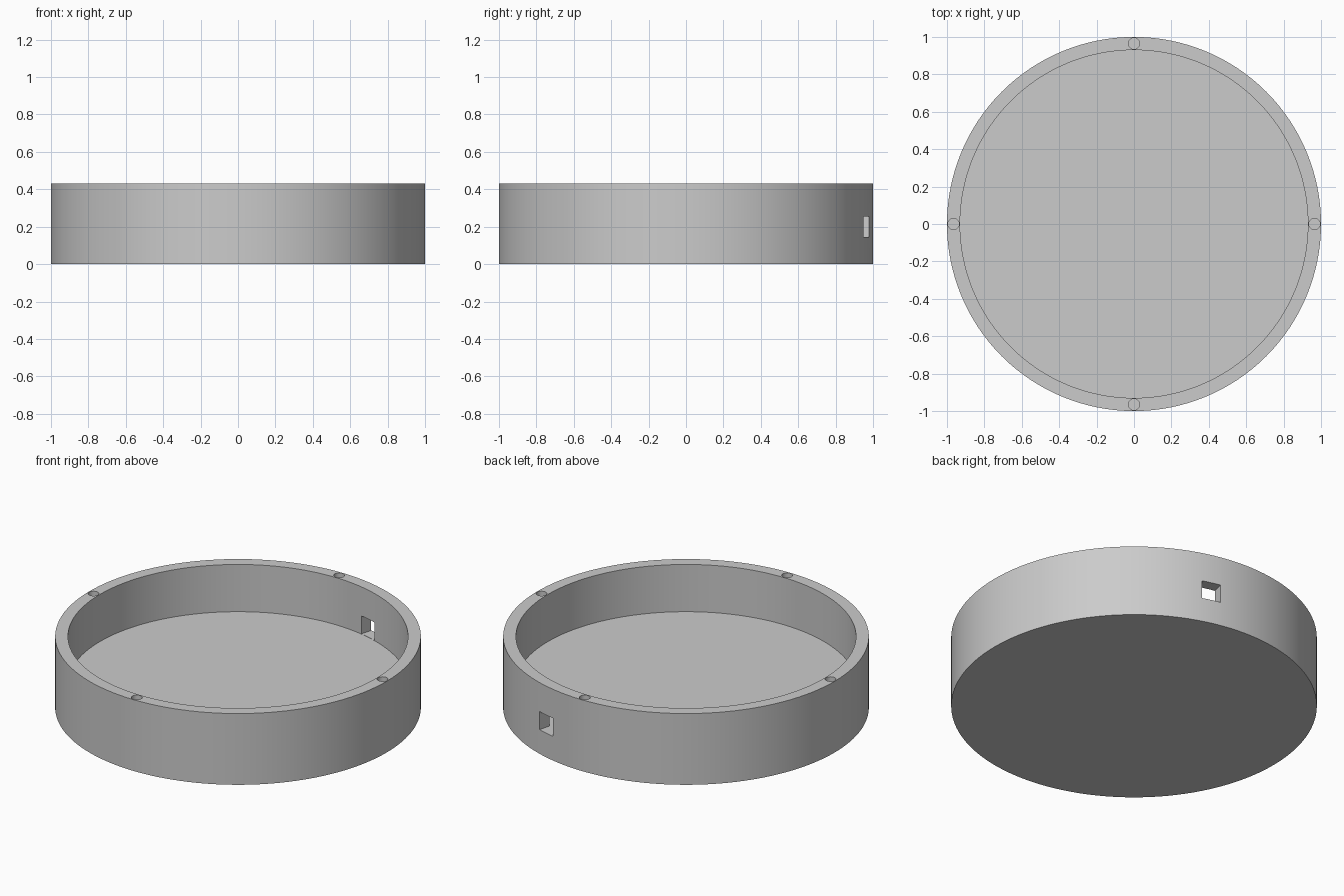
import bpy, bmesh, math
from mathutils import Matrix, Vector

cube = bpy.data.objects.get("Cube")
if cube:
    bpy.data.objects.remove(cube, do_unlink=True)

HEIGHT, FLOOR = 0.43, 0.145
OUTER, INNER = 1.0, 0.93
SEGMENTS = 128

grey = bpy.data.materials.new("plain grey")
grey.use_nodes = True
grey.diffuse_color = (0.6, 0.6, 0.6, 1)
grey.node_tree.nodes["Principled BSDF"].inputs["Base Color"].default_value = (0.6, 0.6, 0.6, 1)


def make_object(name, bm):
    mesh = bpy.data.meshes.new(name)
    bmesh.ops.recalc_face_normals(bm, faces=bm.faces)
    bm.to_mesh(mesh)
    bm.free()
    mesh.materials.append(grey)
    obj = bpy.data.objects.new(name, mesh)
    bpy.context.collection.objects.link(obj)
    return obj


# Round tray: a stack of rings from the underside, over the rim, to the floor
bm = bmesh.new()
rings = []
for radius, z in ((OUTER, 0), (OUTER, HEIGHT), (INNER, HEIGHT), (INNER, FLOOR)):
    angles = [math.tau * i / SEGMENTS for i in range(SEGMENTS)]
    rings.append([bm.verts.new((radius * math.cos(a), radius * math.sin(a), z)) for a in angles])
for low, high in zip(rings, rings[1:]):
    for i in range(SEGMENTS):
        j = (i + 1) % SEGMENTS
        bm.faces.new((low[i], low[j], high[j], high[i]))
bm.faces.new(rings[0])
bm.faces.new(rings[-1])
tray = make_object("round_tray", bm)

# Cutters: four shallow sockets in the rim and one square cable opening
bm = bmesh.new()
for i in range(4):
    centre = Matrix.Rotation(i * math.pi / 2, 4, "Z") @ Vector((0.965, 0, HEIGHT))
    bmesh.ops.create_cone(bm, cap_ends=True, segments=32, radius1=0.03, radius2=0.03,
                          depth=0.06, matrix=Matrix.Translation(centre))
bottom, top = FLOOR + 0.001, 0.255
bmesh.ops.create_cube(bm, size=1, matrix=Matrix.Rotation(math.radians(75), 4, "Z")
                      @ Matrix.Translation((0.97, 0, (bottom + top) / 2))
                      @ Matrix.Diagonal((0.2, 0.113, top - bottom, 1)))
cutter = make_object("opening_cutter", bm)
cutter.hide_render = True

cut = tray.modifiers.new("openings", "BOOLEAN")
cut.operation = "DIFFERENCE"
cut.solver = "EXACT"
cut.object = cutter

# Apply the cut, drop the cutter and smooth the curved walls
bpy.ops.object.select_all(action="DESELECT")
tray.select_set(True)
bpy.context.view_layer.objects.active = tray
bpy.ops.object.modifier_apply(modifier=cut.name)
bpy.data.objects.remove(cutter, do_unlink=True)
bpy.ops.object.shade_smooth_by_angle(angle=math.radians(30))
